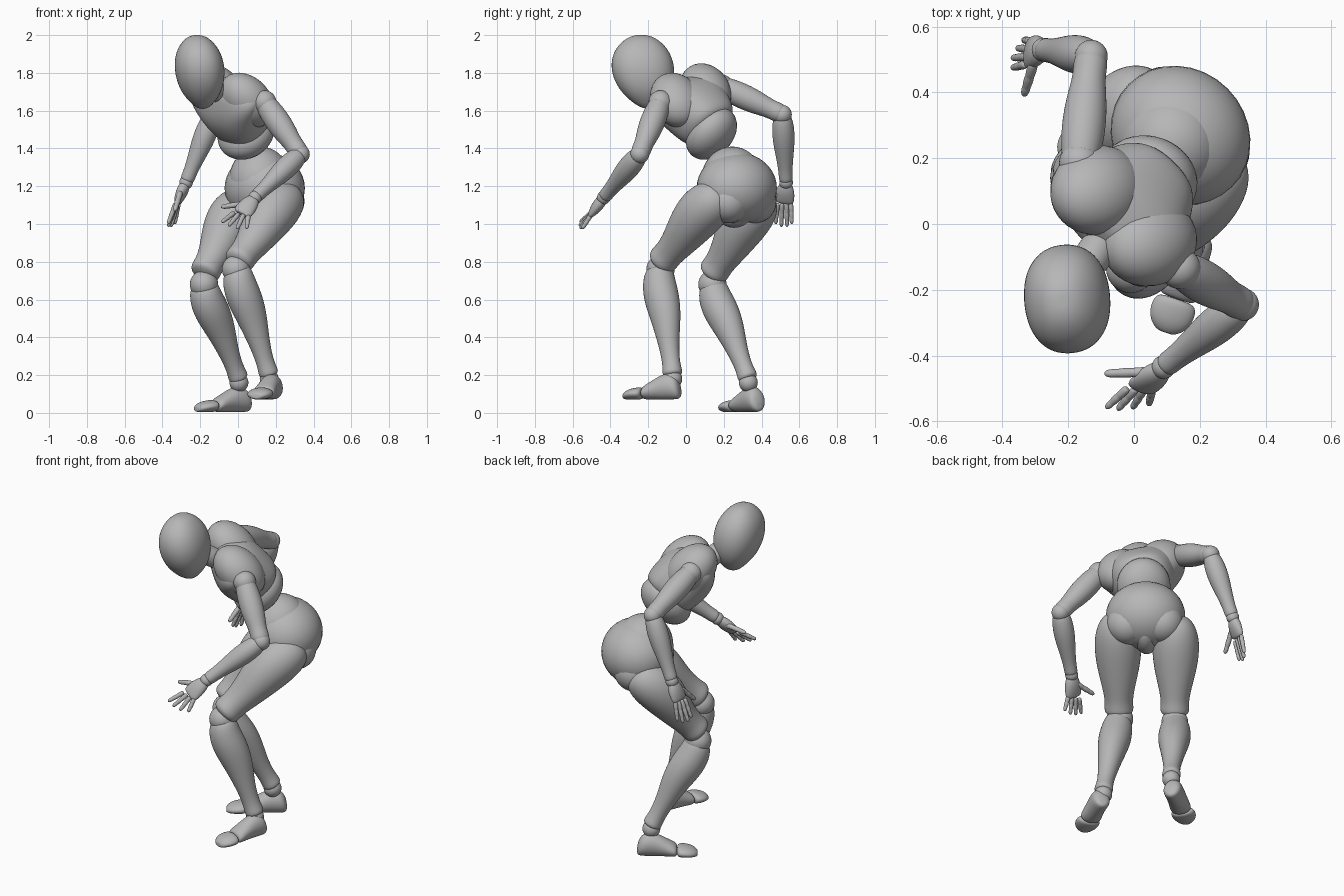
import bpy, bmesh, math
from mathutils import Vector

if "Cube" in bpy.data.objects:
    bpy.data.objects.remove(bpy.data.objects["Cube"])

grey = bpy.data.materials.new("mannequin grey")
grey.use_nodes = True
COLOUR = (0.47, 0.47, 0.47, 1)
grey.diffuse_color = COLOUR
grey.node_tree.nodes["Principled BSDF"].inputs["Base Color"].default_value = COLOUR

UP = Vector((0, 0, 1))
HALF = math.sqrt(0.5)


def body(forward, left, height):
    """Point in the body's own frame, which is turned an eighth of a circle."""
    return Vector(((left - forward) * HALF, -(left + forward) * HALF, height))


FORWARD, LEFT = body(1, 0, 0), body(0, 1, 0)


def finish(name, bm, subdivide=0):
    bmesh.ops.recalc_face_normals(bm, faces=bm.faces)
    for face in bm.faces:
        face.smooth = True
    mesh = bpy.data.meshes.new(name)
    bm.to_mesh(mesh)
    bm.free()
    mesh.materials.append(grey)
    obj = bpy.data.objects.new(name, mesh)
    bpy.context.collection.objects.link(obj)
    if subdivide:
        modifier = obj.modifiers.new("smooth", "SUBSURF")
        modifier.levels = modifier.render_levels = subdivide


def ball(name, centre, axes):
    """Sphere of a given radius, or an ellipsoid along three half-axis vectors."""
    if isinstance(axes, float):
        axes = FORWARD * axes, LEFT * axes, UP * axes
    bm = bmesh.new()
    bmesh.ops.create_uvsphere(bm, u_segments=32, v_segments=20, radius=1)
    a, b, c = axes
    for v in bm.verts:
        v.co = Vector(centre) + a * v.co.x + b * v.co.y + c * v.co.z
    finish(name, bm)


def loft(name, rings, side, front, segments=16, power=1.0):
    """Skin through (centre, width, depth) rings; power under 1 squares them off."""
    bm = bmesh.new()
    loops = []
    for centre, width, depth in rings:
        loop = []
        for i in range(segments):
            turn = math.tau * i / segments
            c, s = (math.copysign(abs(k) ** power, k) for k in (math.cos(turn), math.sin(turn)))
            loop.append(bm.verts.new(centre + side * width * c + front * depth * s))
        loops.append(loop)
    for low, high in zip(loops, loops[1:]):
        for i in range(segments):
            j = (i + 1) % segments
            bm.faces.new((low[i], low[j], high[j], high[i]))
    for loop, ring in ((loops[0], rings[0]), (loops[-1], rings[-1])):
        pole = bm.verts.new(ring[0])
        for i in range(segments):
            bm.faces.new((loop[i], loop[(i + 1) % segments], pole))
    finish(name, bm, 2)


def limb(name, start, end, profile, hint=LEFT, segments=16):
    """Loft between two points; profile rows are (t, width, depth, front offset)."""
    start, end = Vector(start), Vector(end)
    axis = (end - start).normalized()
    side = (hint - axis * hint.dot(axis)).normalized()
    front = axis.cross(side)
    rings = []
    for t, width, *rest in profile:
        depth = rest[0] if rest else width
        offset = rest[1] if len(rest) > 1 else 0
        rings.append((start.lerp(end, t) + front * offset, width, depth))
    loft(name, rings, side, front, segments)


# Head: egg with the chin tucked under, turned to the front
skull = [(2.0, .02, .03), (1.987, .062, .078), (1.93, .112, .143), (1.85, .135, .171),
         (1.77, .13, .165), (1.7, .108, .133), (1.65, .07, .088), (1.62, .04, .048), (1.61, .012, .015)]
rings = []
for z, width, depth in skull:
    drop = (2 - z) / 0.39
    rings.append((Vector((-.217 + .03 * drop, -.237 + .04 * drop ** 2, z)), width, depth))
loft("head", rings, Vector((1, .1, 0)).normalized(), Vector((-.1, 1, 0)).normalized(), 20, .9)
limb("neck", body(.08, -.035, 1.67), body(.25, 0, 1.78), [(0, .05), (.3, .06), (.6, .058), (1, .045)])

# Torso: leaning rib cage with broad shoulder blades, and the waist ball under it
tilt = (LEFT - UP * .17).normalized()
spine = (FORWARD + UP).normalized()
chest_front = spine.cross(tilt).normalized()
chest = [(-.14, -.06, 1.5, .1, .1), (-.125, -.06, 1.515, .15, .15), (-.07, -.055, 1.565, .18, .16),
         (-.01, -.05, 1.62, .21, .16), (.035, -.045, 1.67, .25, .14), (.07, -.04, 1.705, .24, .105),
         (.1, -.035, 1.73, .15, .07), (.11, -.035, 1.735, .06, .04)]
loft("chest", [(body(f, l, z), w, d) for f, l, z, w, d in chest], tilt, chest_front, 20, .85)
blade = spine * .165, tilt * .14, chest_front * .12
ball("right_shoulder_blade", body(.005, -.15, 1.705), blade)
ball("left_shoulder_blade", body(.005, .07, 1.655), blade)
ball("waist", body(-.125, -.065, 1.48), (tilt * .15, chest_front * .16, spine * .112))

# Pelvis: wide ball with a raised belly cap, a crotch piece and hip balls
ball("pelvis", body(-.29, -.09, 1.19), (FORWARD * .203, LEFT * .222, UP * .19))
ball("belly_cap", body(-.255, -.09, 1.23), (FORWARD * .165, LEFT * .165, UP * .18))
ball("crotch", body(-.27, -.09, 1.08), (FORWARD * .13, LEFT * .07, UP * .1))
for side, sign in (("left", 1), ("right", -1)):
    ball(side + "_hip_ball", body(-.325, -.09 + sign * .1, 1.12), .115)

# Limb profiles shared by both sides
THIGH = [(-.16, .03), (-.13, .08), (0, .12, .122, .005), (.2, .138, .138, .016), (.45, .126, .122, .014),
         (.7, .094, .092), (.87, .078, .08), (.96, .085), (1.02, .075), (1.05, .02)]
SHIN = [(-.08, .03), (-.04, .075), (.08, .09, .09, .014), (.25, .095, .1, .008), (.45, .078, .085, -.004),
        (.7, .055, .055), (.88, .045, .048), (.97, .055, .055), (1, .05), (1.02, .02)]
FOOT = [(0, .02, .02, .035), (.03, .045, .05, .052), (.12, .055, .07, .07), (.3, .054, .07, .07),
        (.5, .058, .05, .05), (.65, .064, .036, .036), (.66, .03, .02, .035)]
TOES = [(.66, .03, .015, .033), (.67, .066, .034, .034), (.8, .072, .032, .032),
        (.92, .06, .027, .027), (1, .03, .016, .018)]
UPPER_ARM = [(-.12, .02), (-.08, .045), (.08, .062), (.35, .07), (.6, .063), (.8, .05),
             (.92, .054), (1, .048), (1.03, .02)]
FOREARM = [(-.02, .02), (0, .042), (.12, .058), (.35, .062), (.6, .048), (.85, .036), (.97, .04), (1, .02)]
PALM = [(0, .018, .018), (.08, .034, .028), (.4, .05, .033), (.75, .053, .026), (.97, .05, .018), (1, .03, .01)]
FINGER = [(0, .008), (.04, .014), (.3, .0145), (.4, .012), (.47, .014), (.65, .013),
          (.73, .011), (.8, .0125), (.95, .01), (1, .004)]


def leg(side, hip, knee, knee_ball, shin_top, ankle, heel, toe):
    limb(side + "_thigh", hip, knee, THIGH)
    ball(side + "_knee", knee_ball, .075)
    limb(side + "_shin", shin_top, ankle, SHIN)
    ball(side + "_ankle", Vector(ankle) - UP * .02, .05)
    heel, toe = Vector(heel), Vector(toe)
    across = UP.cross(toe - heel)
    limb(side + "_foot", heel, toe, FOOT, across)
    limb(side + "_toes", heel, toe, TOES, across)


def arm(side, shoulder, elbow, wrist, knuckles, tips, thumb):
    limb(side + "_upper_arm", shoulder, elbow, UPPER_ARM)
    limb(side + "_forearm", elbow, wrist, FOREARM)
    for name, place, radius in (("shoulder", shoulder, .063), ("elbow", elbow, .05), ("wrist", wrist, .036)):
        ball(side + "_" + name, place, radius)
    # Hand: palm, four fingers spread along the knuckle line, and a thumb
    first, last = Vector(knuckles[0]), Vector(knuckles[1])
    limb(side + "_palm", wrist, (first + last) / 2, PALM, last - first)
    for i, tip in enumerate(tips):
        limb(f"{side}_finger_{i + 1}", first.lerp(last, i / 3), tip, FINGER, last - first, 8)
    limb(side + "_thumb", thumb[0], thumb[1], [(t, w * 1.2) for t, w in FINGER], UP, 8)


leg("left", (.25, .155, 1.13), (0, -.13, .8), (-.01, -.135, .76), (0, -.14, .74), (.165, -.07, .2),
    (.2, -.03, .07), (.095, -.33, .07))
leg("right", (.018, .385, 1.1), (-.178, .142, .74), (-.18, .14, .68), (-.178, .145, .66), (.005, .33, .18),
    (.06, .39, .003), (-.22, .2, .003))
arm("left", (.14, -.135, 1.645), (.33, -.245, 1.37), (.09, -.435, 1.14),
    ((-.02, -.5, 1.06), (.055, -.505, 1.045)),
    ((-.085, -.56, 1.01), (-.05, -.565, .99), (-.005, -.56, .975), (.045, -.55, .975)),
    ((.05, -.45, 1.11), (-.09, -.455, 1.09)))
arm("right", (-.165, .185, 1.73), (-.13, .51, 1.58), (-.275, .53, 1.22),
    ((-.33, .485, 1.11), (-.315, .555, 1.11)),
    ((-.37, .475, 1.0), (-.37, .505, .985), (-.355, .535, .985), (-.335, .56, 1.0)),
    ((-.305, .49, 1.17), (-.335, .39, 1.07)))
